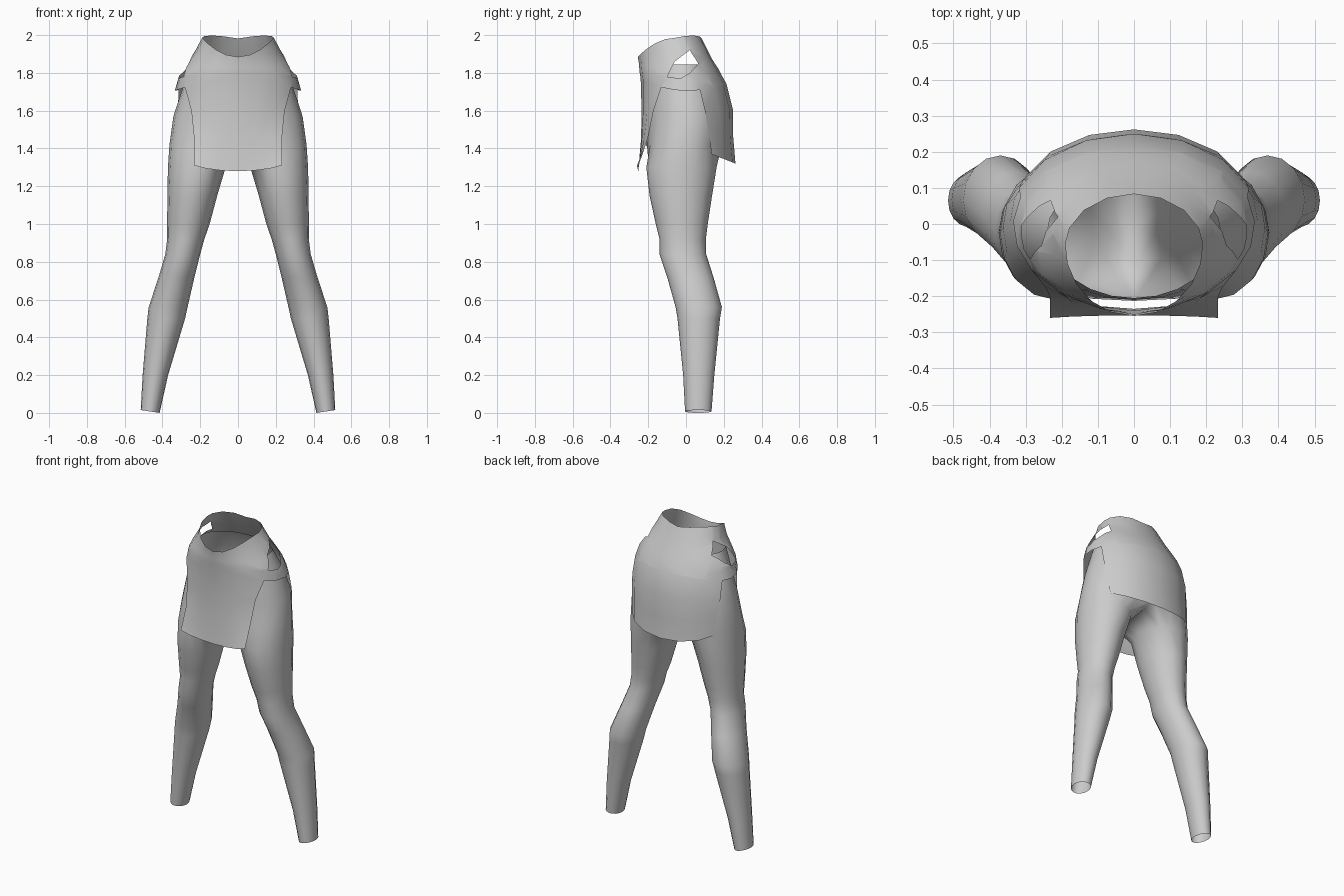
import bpy, bmesh, math
from mathutils import Vector

if "Cube" in bpy.data.objects:
    bpy.data.objects.remove(bpy.data.objects["Cube"])

cloth = bpy.data.materials.new("grey cloth")
cloth.diffuse_color = (0.6, 0.6, 0.6, 1)
cloth.use_nodes = True
cloth.node_tree.nodes["Principled BSDF"].inputs["Base Color"].default_value = cloth.diffuse_color


def finish(bm, name):
    """Turn a right-hand half into a smooth mirrored object."""
    mesh = bpy.data.meshes.new(name)
    bm.to_mesh(mesh)
    bm.free()
    mesh.materials.append(cloth)
    mesh.shade_smooth()
    obj = bpy.data.objects.new(name, mesh)
    bpy.context.collection.objects.link(obj)
    mirror = obj.modifiers.new("mirror", 'MIRROR')
    mirror.use_clip = True
    mirror.merge_threshold = 0.001


def bridge(bm, low, high, closed=False):
    n = len(low)
    for i in range(n if closed else n - 1):
        j = (i + 1) % n
        bm.faces.new((low[i], low[j], high[j], high[i]))


def oval(t, xo, yc, yf, yb, p=1.0):
    """Point on half an oval, t from front (0) to back (pi)."""
    c, s = math.cos(t), math.sin(t)
    reach = yf - yc if c > 0 else yb - yc
    return xo * max(s, 0) ** p, yc + reach * abs(c) ** p


# Trousers: leg rings (z, inner x, outer x, front y, back y)
leg_rings = [
    (0.0, .415, .515, -.005, .135), (.2, .37, .505, -.015, .15),
    (.5, .28, .48, -.045, .18), (.56, .267, .473, -.055, .19),
    (.72, .23, .42, -.1, .145), (.84, .2, .385, -.14, .107),
    (.92, .178, .375, -.14, .105), (1.0, .15, .375, -.16, .115),
    (1.15, .11, .374, -.193, .138), (1.3, .065, .371, -.21, .162)]
# Hip rings (z, side x, middle y, front y, back y, squareness)
hip_rings = [
    (1.42, .363, -.01, -.213, .195, .85), (1.57, .342, .01, -.21, .225, .92),
    (1.72, .293, 0, -.21, .2, 1), (1.845, .24, -.02, -.205, .13, 1)]

bm = bmesh.new()
prev = None
for z, xi, xo, yf, yb in leg_rings:
    ring = []
    for k in range(-6, 10):
        a = k * math.tau / 16
        x = (xi + xo) / 2 + (xo - xi) / 2 * math.cos(a)
        y = (yf + yb) / 2 + (yb - yf) / 2 * math.sin(a)
        tilt = .015 * (x - xi) / (xo - xi) if z == 0 else 0
        ring.append(bm.verts.new((x, y, z + tilt)))
    if prev:
        bridge(bm, prev, ring, True)
    prev = ring
for n, (z, xo, yc, yf, yb, p) in enumerate(hip_rings):
    ring = []
    for k in range(13):
        x, y = oval(math.pi * k / 12, xo, yc, yf, yb, p)
        ring.append(bm.verts.new((x, y, z)))
    if n == 0:   # crotch seam joins the two legs
        seam = [bm.verts.new((0, yb + (yf - yb) * f, 1.39)) for f in (.25, .5, .75)]
        bridge(bm, prev, ring + seam, True)
    else:
        bridge(bm, prev[:13], ring)
    prev = ring
finish(bm, "trousers")

# Skirt yoke rows: side x, middle y, front y, back y, z front, z side, z back, bump
yoke_rows = [
    (.19, -.06, -.255, .083, 1.885, 1.985, 1.982, .015),
    (.225, -.03, -.25, .14, 1.855, 1.92, 1.87, 0),
    (.27, -.02, -.248, .172, 1.83, 1.85, 1.82, 0),
    (.312, -.01, -.245, .193, 1.80, 1.785, 1.78, 0),
    (.335, 0, -.24, .215, 1.77, 1.705, 1.74, 0)]
columns = [math.radians(d) for d in (0, 19, 38, 57, 75, 92, 110, 133, 157, 180)]

bm = bmesh.new()
prev = None
for xo, yc, yf, yb, zf, zs, zb, bump in yoke_rows:
    row = []
    for t in columns:
        x, y = oval(t, xo, yc, yf, yb)
        c = math.cos(t)
        z = zs + ((zf if c > 0 else zb) - zs) * c * c + bump * max(0, -math.sin(2 * t))
        row.append(bm.verts.new((x, y, z)))
    if prev:
        bridge(bm, row, prev)
    prev = row
hem = prev

# Front and back flaps: edge x, edge y, middle y, edge z, middle z
front_flap = [(.247, -.172, -.235, 1.6, 1.6), (.232, -.203, -.238, 1.45, 1.45),
              (.232, -.26, -.253, 1.31, 1.28)]
back_flap = [(.318, .1, .25, 1.6, 1.6), (.308, .12, .25, 1.49, 1.46),
             (.297, .135, .262, 1.37, 1.32)]
for rows, cols, edge in ((front_flap, range(0, 4), 57), (back_flap, range(6, 10), 70)):
    e = math.radians(edge)
    prev = [hem[i] for i in cols]
    for xe, ye, ym, ze, zm in rows:
        row = []
        for i in cols:
            t = columns[i]
            w = (abs(math.cos(t)) - math.cos(e)) / (1 - math.cos(e))
            x = xe * math.sin(t) / math.sin(e)
            row.append(bm.verts.new((x, ye + (ym - ye) * w, ze + (zm - ze) * w)))
        bridge(bm, row, prev)
        prev = row

# Hip opening, cut sideways through the yoke (y, z outline, clockwise)
outline = [Vector(p) for p in ((-.1, 1.78), (-.06, 1.86), (.02, 1.92),
                               (.065, 1.85), (.02, 1.8), (-.03, 1.77))]
sides = [(a, b - a) for a, b in zip(outline, outline[1:] + outline[:1])]


def side_faces():
    return [f for f in bm.faces if f.calc_center_median().x > .17
            and f.calc_center_median().z > 1.72
            and abs(f.calc_center_median().y) < .16]


for a, d in sides:
    fs = side_faces()
    geom = list({v for f in fs for v in f.verts}) + list({e for f in fs for e in f.edges}) + fs
    bmesh.ops.bisect_plane(bm, geom=geom, dist=1e-5, plane_co=(0, a.x, a.y),
                           plane_no=(0, d.y, -d.x))
inside = []
for f in side_faces():
    m = f.calc_center_median()
    if all(d.y * (m.y - a.x) - d.x * (m.z - a.y) > 0 for a, d in sides):
        inside.append(f)
bmesh.ops.delete(bm, geom=inside, context='FACES')
finish(bm, "skirt")
